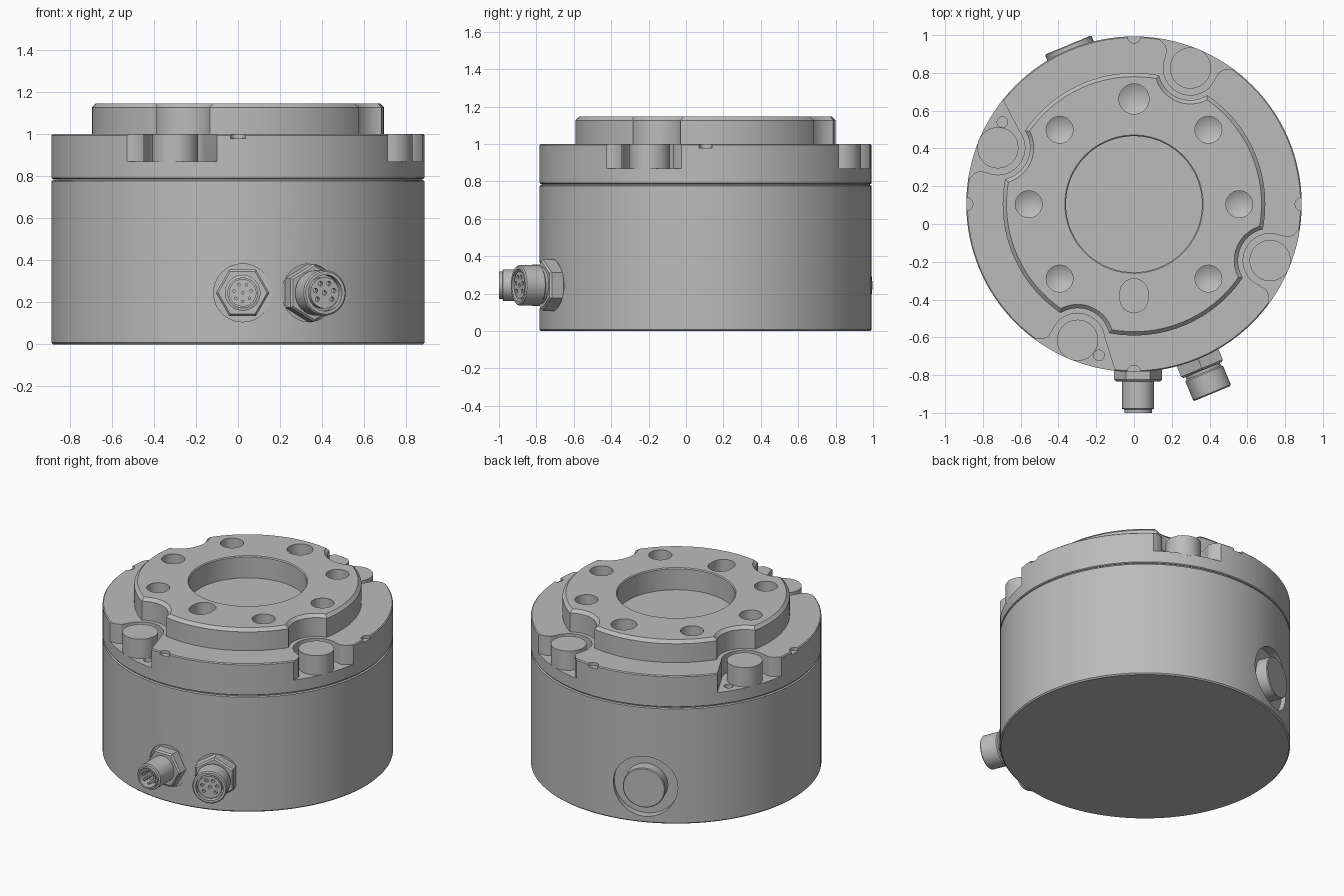
import bpy, bmesh
from math import pi, cos, sin, radians
from mathutils import Matrix, Vector

cube = bpy.data.objects.get("Cube")
if cube:
    bpy.data.objects.remove(cube, do_unlink=True)

CY = 0.105          # y of the main axis
R = 0.888           # housing radius
PORT_Z = 0.245      # height of connectors and plug
MAIN = Matrix.Translation((0, CY, 0))

metal = bpy.data.materials.new("machined grey metal")
metal.use_nodes = True
grey = (0.5, 0.5, 0.5, 1)
metal.diffuse_color = grey
metal.node_tree.nodes["Principled BSDF"].inputs["Base Color"].default_value = grey


def finish(name, bm, matrix):
    bmesh.ops.recalc_face_normals(bm, faces=bm.faces)
    mesh = bpy.data.meshes.new(name)
    bm.to_mesh(mesh)
    bm.free()
    mesh.transform(matrix)
    mesh.materials.append(metal)
    ob = bpy.data.objects.new(name, mesh)
    bpy.context.scene.collection.objects.link(ob)
    return ob


def lathe(name, profile, matrix=MAIN, steps=128, closed=False):
    """Spin (radius, height) points around local z."""
    bm = bmesh.new()
    vs = [bm.verts.new((r, 0, z)) for r, z in profile]
    pairs = list(zip(vs, vs[1:])) + ([(vs[-1], vs[0])] if closed else [])
    es = [bm.edges.new(p) for p in pairs]
    bmesh.ops.spin(bm, geom=vs + es, cent=(0, 0, 0), axis=(0, 0, 1),
                   angle=2 * pi, steps=steps)
    bmesh.ops.remove_doubles(bm, verts=bm.verts, dist=1e-5)
    return finish(name, bm, matrix)


def rod(name, r, z0, z1, matrix=MAIN, steps=48):
    return lathe(name, [(0, z0), (r, z0), (r, z1), (0, z1)], matrix, steps)


def prism(name, outline, z0, z1, matrix=MAIN):
    bm = bmesh.new()
    face = bm.faces.new([bm.verts.new((x, y, z0)) for x, y in outline])
    up = bmesh.ops.extrude_face_region(bm, geom=[face])["geom"]
    bmesh.ops.translate(bm, vec=Vector((0, 0, z1 - z0)),
                        verts=[g for g in up if isinstance(g, bmesh.types.BMVert)])
    return finish(name, bm, matrix)


def cut(target, cutters):
    bpy.context.view_layer.objects.active = target
    for c in cutters:
        c.hide_render = True
        mod = target.modifiers.new("cut", 'BOOLEAN')
        mod.operation = 'DIFFERENCE'
        mod.solver = 'EXACT'
        mod.object = c
        bpy.ops.object.modifier_apply(modifier=mod.name)


def polar(angle, r):
    """Upright frame at a polar position, local x pointing outward."""
    return MAIN @ Matrix.Rotation(radians(angle), 4, 'Z') @ Matrix.Translation((r, 0, 0))


def radial(angle, side=0):
    """Frame whose local z runs outward from the main axis at port height."""
    return (Matrix.Translation((side, 0, PORT_Z)) @ polar(angle, 0)
            @ Matrix.Rotation(pi / 2, 4, 'Y'))


def arc(r, a0, a1, n, cx=0, cy=0):
    return [(cx + r * cos(radians(a0 + (a1 - a0) * i / n)),
             cy + r * sin(radians(a0 + (a1 - a0) * i / n))) for i in range(n + 1)]


# Main solids
housing = lathe("housing", [(0, 0), (0.88, 0), (R, 0.008), (R, 0.776), (0.882, 0.78), (0, 0.78)])
rod("seam_ring", 0.878, 0.74, 0.82, steps=128)
flange = lathe("flange", [(0, 0.787), (0.882, 0.787), (R, 0.792), (R, 0.994), (0.882, 1), (0, 1)])
boss = lathe("mounting_ring", [(0.36, 1), (0.695, 1), (0.695, 1.127), (0.675, 1.147),
                               (0.366, 1.147), (0.36, 1.141)], closed=True)

# Screw holes with conical bottoms and one dowel slot
drills = []
for a in (0, 45, 90, 135, 180, 225, 315):
    r = 0.08 if a == 90 else 0.071
    drills.append(lathe("drill", [(0, 0.91), (r, 0.95), (r, 1.3), (0, 1.3)], polar(a, 0.557), 32))
slot = arc(0.074, 0, 180, 16, 0, 0.016) + arc(0.074, 180, 360, 16, 0, -0.016)
drills.append(prism("slot_cutter", slot, 0.95, 1.3, Matrix.Translation((0, -0.38, 0))))

# Clamp pockets: rounded inside, flaring toward the rim
s_curve = [(0.04, 0.15), (0.062, 0.17), (0.075, 0.2), (0.085, 0.225), (0.16, 0.25)]
flare = [(0.073, 0.245), (0.16, 0.306)]
pockets, reliefs = [], []
for a, wide in ((67.5, 0), (157.5, -1), (247.5, 1), (337.5, 0)):
    at = polar(a, 0.78)
    start = 120 if wide == 1 else 90
    end = 240 if wide == -1 else 270
    plus = flare if wide == 1 else s_curve
    minus = flare if wide == -1 else s_curve
    outline = (plus[::-1] + arc(0.143, start, end, 24) + [(u, -v) for u, v in minus])
    pockets.append(prism("pocket_cutter", outline, 0.87, 1.3, at))
    if wide:
        pockets.append(rod("pocket_drill", 0.028, 0.83, 1.3,
                           at @ Matrix.Translation((0.03, wide * 0.135, 0)), 24))
    reliefs.append(lathe("relief_cutter", [(0, 0.9), (0.17, 0.9), (0.17, 1.127),
                                           (0.19, 1.147), (0.19, 1.3), (0, 1.3)], at, 64))
    rod("clamp_pin", 0.109, 0.86, 1.0, at)

# Rim index notches
notches = [rod("notch_cutter", 0.035, 0.98, 1.2, polar(a, R), 24) for a in range(0, 360, 90)]

# Connector seats and plug recess in the housing wall
port_a, port_b, plug_at = radial(-90, 0.022), radial(-67.5), radial(112.5)
seats = [rod("seat_cutter", 0.138, 0.872, 1.2, m) for m in (port_a, port_b)]
seats.append(rod("recess_cutter", 0.202, 0.835, 1.2, plug_at, 64))

cut(flange, drills + pockets + notches)
cut(boss, drills + reliefs)
cut(housing, seats)

# Back plug
lathe("back_plug", [(0, 0.8), (0.133, 0.8), (0.133, 0.907), (0.128, 0.912), (0, 0.912)], plug_at, 64)

# Plug connector with contact pins
hexagon = [(0, 0.85), (0.127, 0.85), (0.127, 0.928), (0.117, 0.938), (0, 0.938)]
lathe("pin_connector_nut", hexagon, port_a @ Matrix.Rotation(pi / 6, 4, 'Z'), 6)
lathe("pin_connector_barrel", [(0, 0.9), (0.085, 0.9), (0.085, 1.083), (0.073, 1.087), (0.073, 1.105),
                               (0.063, 1.105), (0.063, 1.02), (0, 1.02)], port_a, 48)
spots = [(0, 0)] + [(0.042 * cos(2 * pi * i / 7), 0.042 * sin(2 * pi * i / 7)) for i in range(7)]
for x, y in spots:
    rod("contact_pin", 0.008, 1.0, 1.09, port_a @ Matrix.Translation((x, y, 0)), 12)

# Socket connector with contact holes
hexagon = [(0, 0.85), (0.138, 0.85), (0.138, 0.94), (0.128, 0.95), (0, 0.95)]
lathe("socket_connector_nut", hexagon, port_b, 6)
lathe("socket_connector_barrel", [(0, 0.9), (0.098, 0.9), (0.098, 0.965), (0.108, 0.972), (0.108, 1.078),
                                  (0.101, 1.085), (0.086, 1.085), (0.086, 1.045), (0, 1.045)], port_b, 48)
insert = rod("socket_insert", 0.074, 1.03, 1.078, port_b)
holes = [rod("contact_cutter", 0.011, 1.055, 1.2,
             port_b @ Matrix.Translation((x * 1.15, y * 1.15, 0)), 12) for x, y in spots]
cut(insert, holes)

# Drop the cutters, then shade
for ob in drills + pockets + reliefs + notches + seats + holes:
    bpy.data.objects.remove(ob, do_unlink=True)
bpy.ops.object.select_all(action='DESELECT')
for ob in bpy.context.scene.objects:
    if ob.type == 'MESH':
        ob.select_set(True)
        bpy.context.view_layer.objects.active = ob
bpy.ops.object.shade_smooth_by_angle(angle=radians(30))
